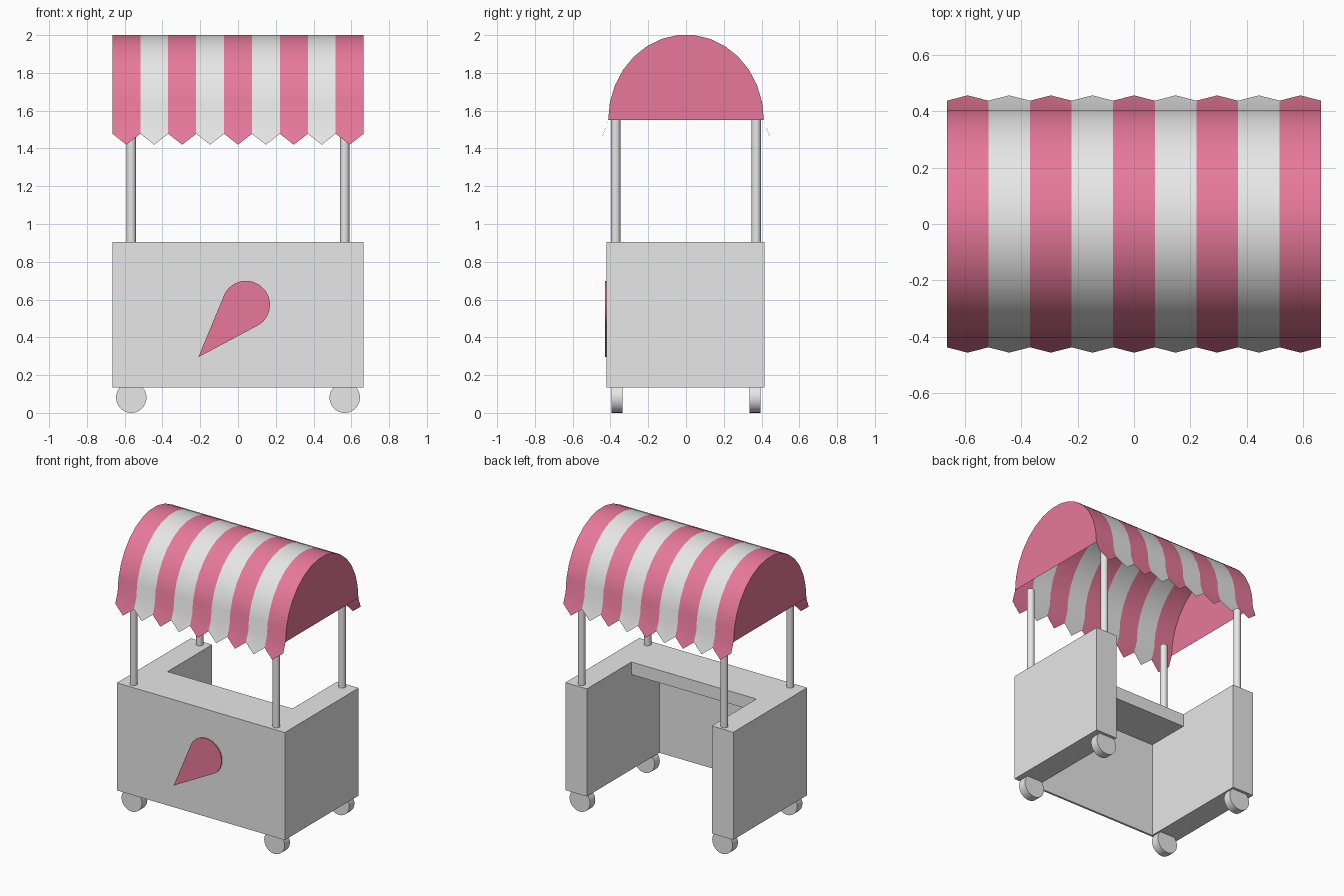
import bpy, bmesh, math

if "Cube" in bpy.data.objects:
    bpy.data.objects.remove(bpy.data.objects["Cube"])


def material(name, rgb):
    m = bpy.data.materials.new(name)
    m.diffuse_color = (*rgb, 1)
    m.use_nodes = True
    m.node_tree.nodes["Principled BSDF"].inputs["Base Color"].default_value = m.diffuse_color
    return m


WHITE = material("white", (0.8, 0.8, 0.8))
PINK = material("pink", (0.8, 0.19, 0.33))


def finish(bm, name, mats, smooth=None):
    bm.normal_update()
    me = bpy.data.meshes.new(name)
    bm.to_mesh(me)
    bm.free()
    ob = bpy.data.objects.new(name, me)
    bpy.context.collection.objects.link(ob)
    for m in mats:
        me.materials.append(m)
    if smooth:
        bpy.ops.object.select_all(action='DESELECT')
        ob.select_set(True)
        bpy.context.view_layer.objects.active = ob
        bpy.ops.object.shade_smooth_by_angle(angle=math.radians(smooth))
    return ob


def prism(name, points, offset, mat):
    """Extrude a closed outline along an offset vector."""
    bm = bmesh.new()
    face = bm.faces.new([bm.verts.new(p) for p in points])
    ext = bmesh.ops.extrude_face_region(bm, geom=[face])
    verts = [v for v in ext["geom"] if isinstance(v, bmesh.types.BMVert)]
    bmesh.ops.translate(bm, verts=verts, vec=offset)
    bmesh.ops.recalc_face_normals(bm, faces=bm.faces)
    return finish(bm, name, [mat])


def cylinder(name, loc, r, depth, segs, rot=(0, 0, 0)):
    bpy.ops.mesh.primitive_cylinder_add(vertices=segs, radius=r, depth=depth,
                                        location=loc, rotation=rot)
    ob = bpy.context.object
    ob.name = name
    ob.data.materials.append(WHITE)
    bpy.ops.object.shade_smooth_by_angle(angle=math.radians(40))


HX = 0.665           # half width of cart and canopy
Z0, Z1 = 0.135, 0.905

# U-shaped body: thin front panel with two thick side wings, open at the back
IN = 0.495
outline = [(-HX, -0.42), (HX, -0.42), (HX, 0.415), (IN, 0.415),
           (IN, -0.405), (-IN, -0.405), (-IN, 0.415), (-HX, 0.415)]
prism("cart_body", [(x, y, Z0) for x, y in outline], (0, 0, Z1 - Z0), WHITE)

# Counter slab between the wings
prism("counter_top", [(-IN, -0.405, 0.815), (IN, -0.405, 0.815),
                      (IN, -0.09, 0.815), (-IN, -0.09, 0.815)],
      (0, 0, Z1 - 0.815), WHITE)

# Cone emblem on the front
cx, cz, r = 0.042, 0.572, 0.127
emblem = [(-0.21, -0.419, 0.295)]
for i in range(25):
    a = math.radians(-54 + 206 * i / 24)
    emblem.append((cx + r * math.cos(a), -0.419, cz + r * math.sin(a)))
prism("cone_emblem", emblem, (0, -0.009, 0), PINK)

# Posts and wheels at the four corners
for sx, side in ((-1, "left"), (1, "right")):
    for sy, end in ((-1, "front"), (1, "back")):
        cylinder(f"{end}_{side}_post", (sx * 0.565, sy * 0.372, 1.23),
                 0.025, 0.68, 16)
        cylinder(f"{end}_{side}_wheel", (sx * 0.565, sy * 0.365, 0.081),
                 0.081, 0.06, 24, (math.pi / 2, 0, 0))

# Striped canopy: arched sheet with a flared zigzag fringe on both long edges
STRIPES, N = 9, 15
arch = [(-0.412 * math.cos(math.pi * i / N),
         1.55 + 0.4525 * math.sin(math.pi * i / N)) for i in range(N + 1)]
bm = bmesh.new()
columns = []
for c in range(2 * STRIPES + 1):
    x = -HX + c * HX / STRIPES
    fy, fz = (0.457, 1.42) if c % 2 else (0.438, 1.478)
    profile = [(-fy, fz)] + arch + [(fy, fz)]
    columns.append([bm.verts.new((x, y, z)) for y, z in profile])
for c in range(2 * STRIPES):
    a, b = columns[c], columns[c + 1]
    for j in range(len(a) - 1):
        f = bm.faces.new((a[j], b[j], b[j + 1], a[j + 1]))
        f.material_index = (c // 2) % 2
finish(bm, "striped_canopy", [PINK, WHITE], 40)

# Flat canopy ends
for s, side in ((-1, "left"), (1, "right")):
    bm = bmesh.new()
    pts = arch if s < 0 else arch[::-1]
    bm.faces.new([bm.verts.new((s * HX, y, z)) for y, z in pts])
    if bm.faces[:][0].normal.x * s < 0:
        bmesh.ops.reverse_faces(bm, faces=bm.faces)
    bm.normal_update()
    for f in bm.faces:
        if f.normal.x * s < 0:
            f.normal_flip()
    finish(bm, f"{side}_canopy_end", [PINK])
